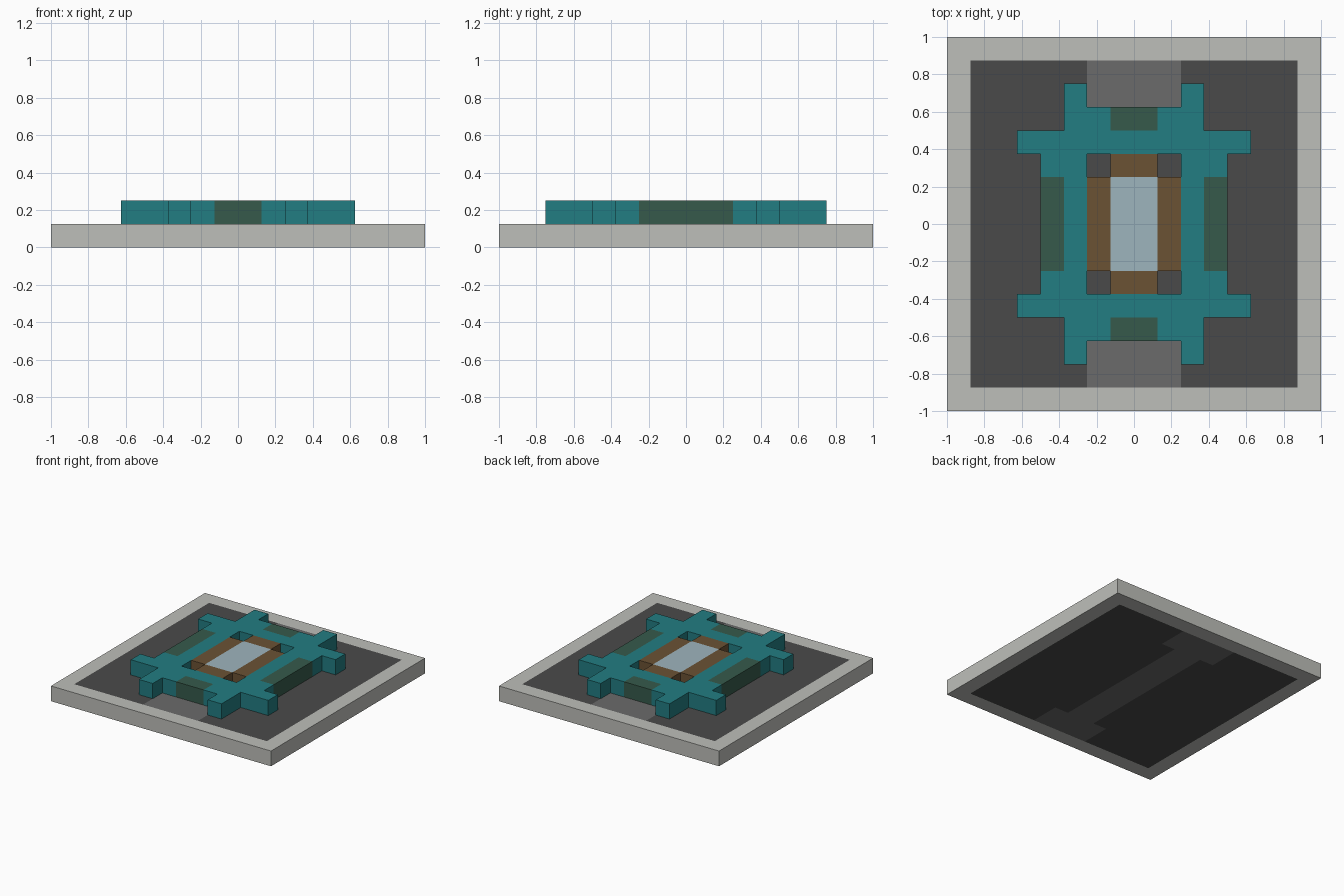
import bpy, bmesh

cube = bpy.data.objects.get("Cube")
if cube:
    bpy.data.objects.remove(cube)

CELLS = 16              # cells along the base
STEP = 2 / CELLS        # cell size, also the height of each layer


def linear(c):
    c /= 255
    return c / 12.92 if c <= 0.04045 else ((c + 0.055) / 1.055) ** 2.4


def material(name, *rgb):
    m = bpy.data.materials.new(name)
    m.use_nodes = True
    colour = [linear(c) for c in rgb] + [1]
    m.diffuse_color = colour
    m.node_tree.nodes["Principled BSDF"].inputs["Base Color"].default_value = colour
    return m


MATS = {
    "border": material("pale stone", 190, 191, 186),
    "ground": material("dark grey", 74, 74, 74),
    "path": material("mid grey", 107, 107, 107),
    "teal": material("teal", 34, 125, 130),
    "green": material("dark green", 54, 90, 75),
    "brown": material("brown", 107, 82, 52),
    "glass": material("pale blue", 158, 181, 190),
}
KEYS = list(MATS)


# Colour rules take a cell's distance from the centre, in cells
def slab_colour(x, y):
    if max(x, y) > 7:
        return "border"
    return "path" if x < (2 if y > 5 else 1) else "ground"


def frame_colour(x, y):
    if x < 1 and y < 2:
        return "glass"                      # centre panel
    if (x < 2 and y < 2) or (x < 1 and y < 3):
        return "brown"                      # inner trim
    if (x < 1 and 4 < y < 5) or (3 < x < 4 and y < 2):
        return "green"                      # outer insets
    long_bar = 2 < x < 3 and y < 6
    cross_bar = 3 < y < 4 and x < 5
    backing = (x < 2 and 4 < y < 5) or (3 < x < 4 and y < 3)
    return "teal" if long_bar or cross_bar or backing else None


def layer(name, z, rule):
    """Cut a coloured footprint out of a grid and thicken it upwards."""
    bm = bmesh.new()
    bmesh.ops.create_grid(bm, x_segments=CELLS, y_segments=CELLS, size=1)
    empty = []
    for f in bm.faces:
        c = f.calc_center_median()
        key = rule(abs(c.x) / STEP, abs(c.y) / STEP)
        if key:
            f.material_index = KEYS.index(key)
        else:
            empty.append(f)
    bmesh.ops.delete(bm, geom=empty, context="FACES")
    mesh = bpy.data.meshes.new(name)
    bm.to_mesh(mesh)
    bm.free()
    for m in MATS.values():
        mesh.materials.append(m)
    ob = bpy.data.objects.new(name, mesh)
    ob.location.z = z
    bpy.context.collection.objects.link(ob)
    solid = ob.modifiers.new("thickness", "SOLIDIFY")
    solid.thickness = STEP
    solid.offset = 1


layer("base_slab", 0, slab_colour)
layer("raised_frame", STEP, frame_colour)
